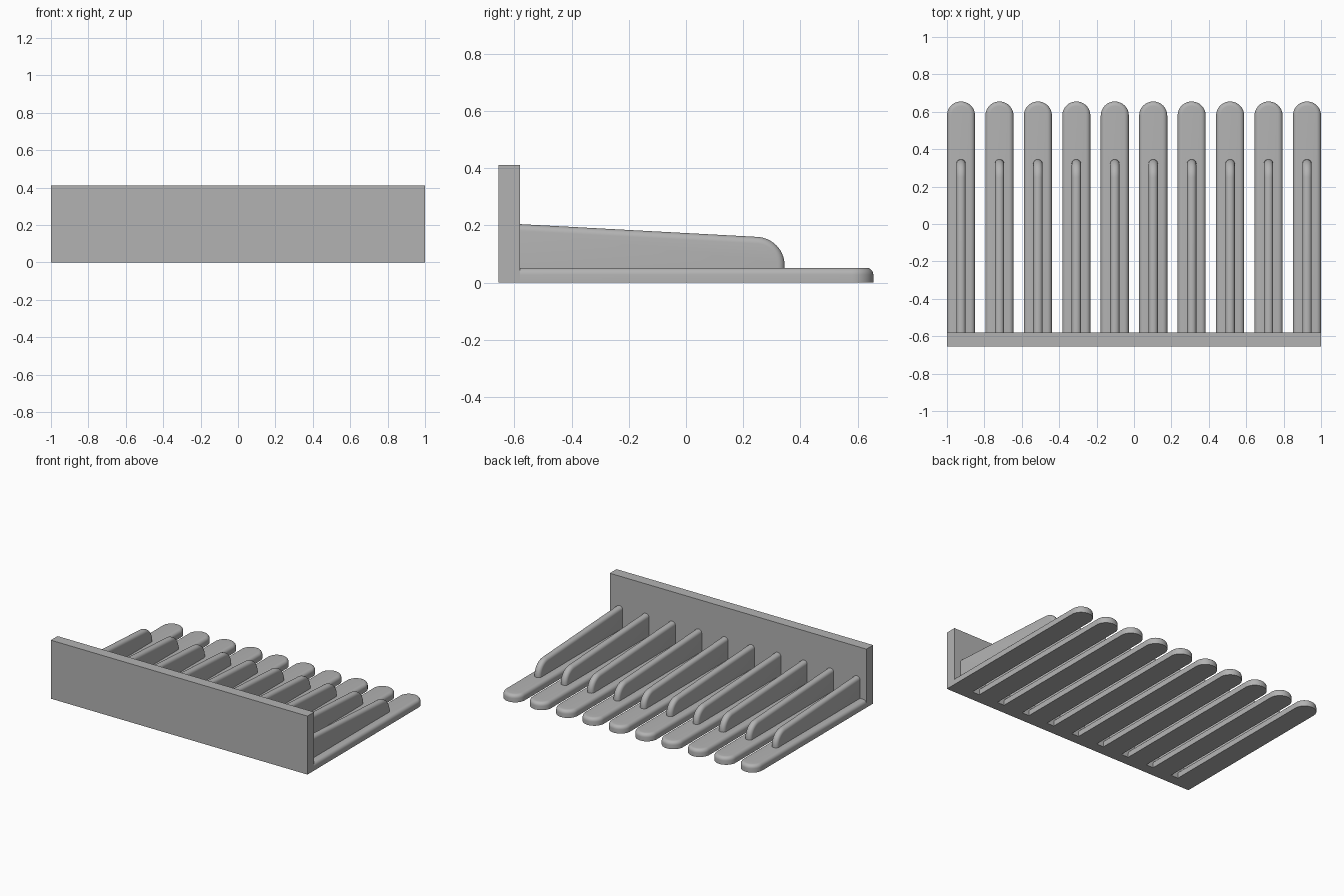
import bpy, bmesh, math
from mathutils import Vector

cube = bpy.data.objects.get("Cube")
if cube:
    bpy.data.objects.remove(cube, do_unlink=True)

grey = bpy.data.materials.new("plain grey")
grey.use_nodes = True
colour = (0.45, 0.45, 0.45, 1)
grey.diffuse_color = colour
grey.node_tree.nodes["Principled BSDF"].inputs["Base Color"].default_value = colour

COUNT = 10
FINGER_W, FINGER_H = 0.15, 0.052
RIB_W = 0.05
BACK, PLATE_IN, TIP = -0.655, -0.58, 0.655
ROOT = PLATE_IN - 0.01          # parts sink slightly into the plate


def arc(cx, cy, r, start, end, steps):
    return [(cx + r * math.cos(a), cy + r * math.sin(a))
            for a in (math.radians(start + (end - start) * i / steps)
                      for i in range(steps + 1))]


def prism(name, points, depth, bevel_rule=None, bevel=0):
    """Extrude a closed 3D outline by depth, rounding the edges picked by a rule."""
    bm = bmesh.new()
    face = bm.faces.new([bm.verts.new(p) for p in points])
    out = bmesh.ops.extrude_face_region(bm, geom=[face])
    moved = [v for v in out["geom"] if isinstance(v, bmesh.types.BMVert)]
    bmesh.ops.translate(bm, verts=moved, vec=Vector(depth))
    bmesh.ops.recalc_face_normals(bm, faces=bm.faces)
    if bevel_rule:
        edges = [e for e in bm.edges if bevel_rule(*[v.co for v in e.verts])]
        bmesh.ops.bevel(bm, geom=edges, offset=bevel, offset_type='OFFSET',
                        segments=5, profile=0.5, affect='EDGES', clamp_overlap=True)
    mesh = bpy.data.meshes.new(name)
    bm.to_mesh(mesh)
    bm.free()
    mesh.materials.append(grey)
    return mesh


def place(name, mesh, x=0):
    obj = bpy.data.objects.new(name, mesh)
    obj.location.x = x
    bpy.context.collection.objects.link(obj)
    return obj


# Upright plate
plate = prism("front_plate", [(-1, BACK, 0), (1, BACK, 0), (1, PLATE_IN, 0), (-1, PLATE_IN, 0)],
              (0, 0, 0.412))
place("front_plate", plate)

# Flat finger with a round tip and a softened top rim
half = FINGER_W / 2
outline = [(-half, ROOT), (half, ROOT)] + arc(0, TIP - half, half, 0, 180, 24)
finger = prism("finger", [(x, y, 0) for x, y in outline], (0, 0, FINGER_H),
               lambda a, b: min(a.z, b.z) > FINGER_H / 2 and max(a.y, b.y) > ROOT + 0.001,
               0.024)

# Tapering rib with a rounded nose and a round top
FOOT = 0.03
side = [(ROOT, FOOT), (ROOT, 0.205)] + arc(0.245, 0.06, 0.1, 87, 0, 14) + [(0.345, FOOT)]


def rib_rim(a, b):
    same_side = abs(a.x - b.x) < 0.001
    return same_side and max(a.y, b.y) > ROOT + 0.001 and max(a.z, b.z) > FOOT + 0.001


rib = prism("rib", [(-RIB_W / 2, y, z) for y, z in side], (RIB_W, 0, 0), rib_rim, 0.023)

# Repeat both along the plate
smooth = []
for i in range(COUNT):
    x = -1 + half + i * (2 - FINGER_W) / (COUNT - 1)
    smooth.append(place(f"finger_{i + 1}", finger, x))
    smooth.append(place(f"rib_{i + 1}", rib, x))

# Smooth shading on the shared meshes
for obj in smooth[:2]:
    bpy.ops.object.select_all(action='DESELECT')
    obj.select_set(True)
    bpy.context.view_layer.objects.active = obj
    bpy.ops.object.shade_smooth_by_angle(angle=math.radians(35))
